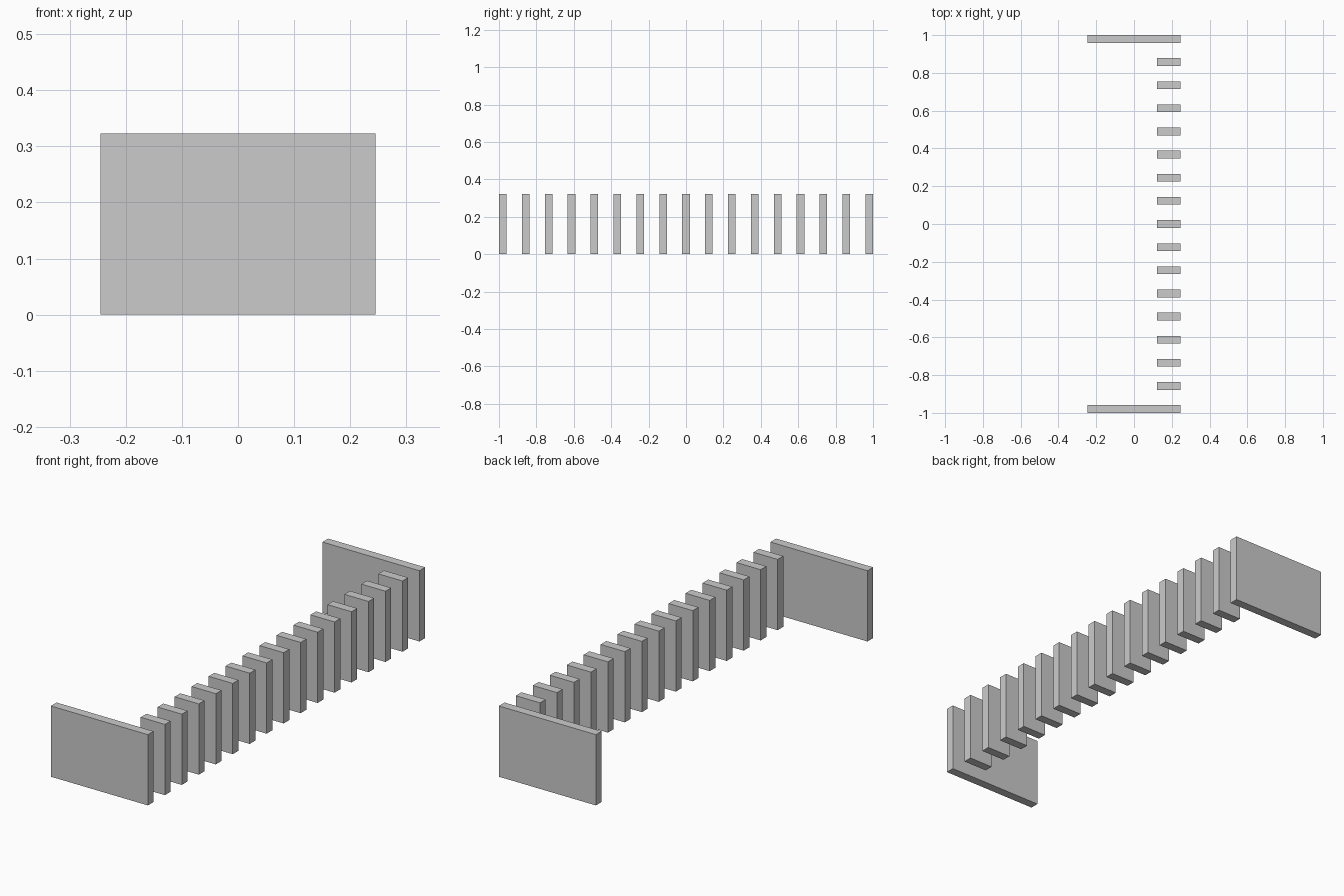
import bpy

if "Cube" in bpy.data.objects:
    bpy.data.objects.remove(bpy.data.objects["Cube"])

HEIGHT = 0.323      # shared height of all boards
THICK = 0.041       # board thickness along y
HALF_W = 0.245      # half width of the end panels
SLAT_W = 0.122      # width of each slat
COUNT = 17          # two end panels plus fifteen slats
PITCH = (2 - THICK) / (COUNT - 1)


def board(name, x0, x1, y):
    bpy.ops.mesh.primitive_cube_add(size=1, location=((x0 + x1) / 2, y, HEIGHT / 2))
    obj = bpy.context.object
    obj.name = name
    obj.scale = (x1 - x0, THICK, HEIGHT)
    bpy.ops.object.transform_apply(location=False, rotation=False, scale=True)
    return obj


# Wide end panels
end_y = 1 - THICK / 2
board("front_end_panel", -HALF_W, HALF_W, -end_y)
board("back_end_panel", -HALF_W, HALF_W, end_y)

# Row of narrow slats flush with the right edge
for i in range(1, COUNT - 1):
    board(f"slat_{i:02d}", HALF_W - SLAT_W, HALF_W, -end_y + i * PITCH)
